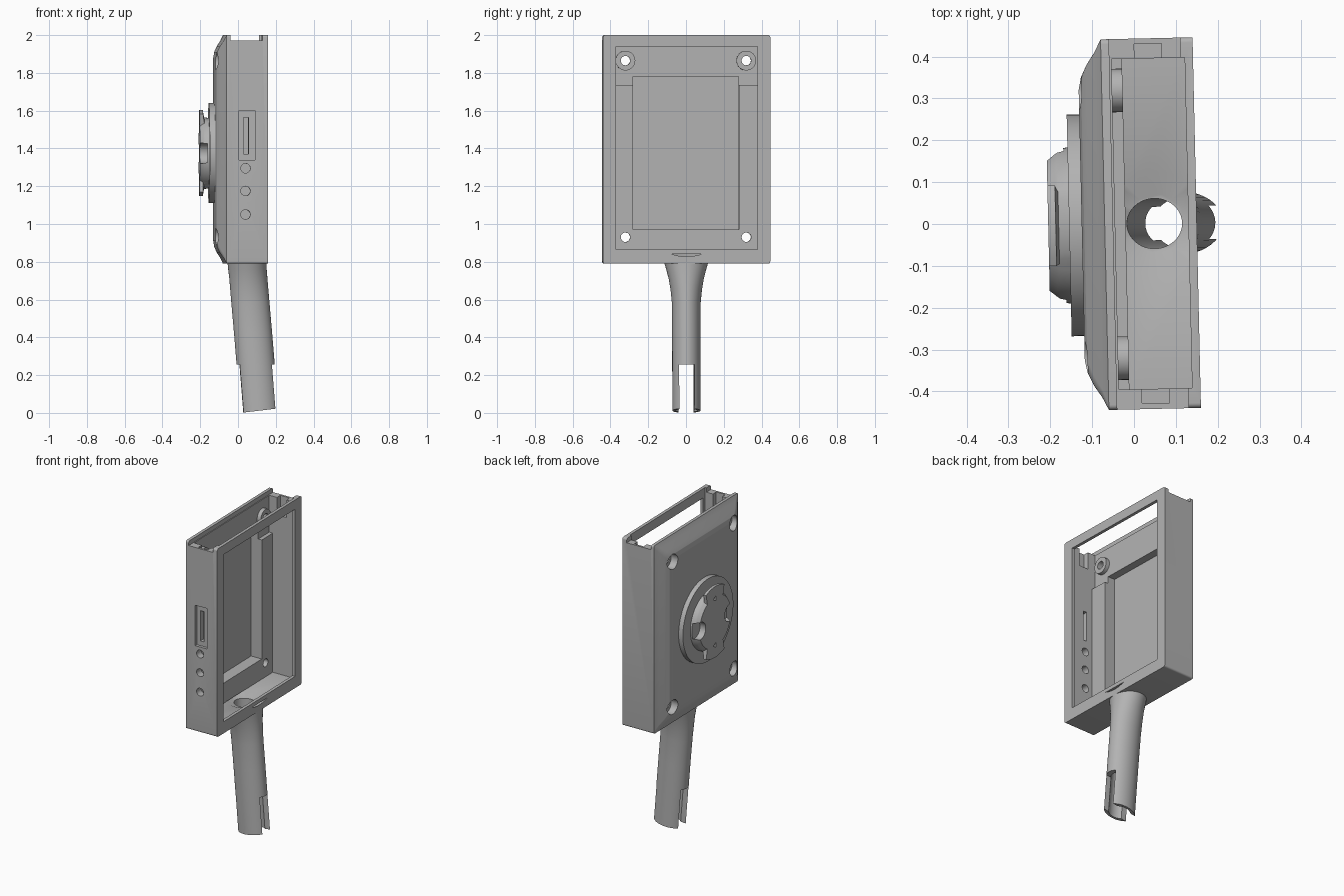
import bpy, bmesh
from math import sin, cos, pi, radians
from mathutils import Matrix, Vector

if "Cube" in bpy.data.objects:
    bpy.data.objects.remove(bpy.data.objects["Cube"])

grey = bpy.data.materials.new("plain_grey")
grey.use_nodes = True
grey.diffuse_color = (0.45, 0.45, 0.45, 1)
grey.node_tree.nodes["Principled BSDF"].inputs["Base Color"].default_value = (0.45, 0.45, 0.45, 1)

MID_Z, HALF_Y, HALF_Z = 1.395, 0.443, 0.605
MOUNT_Z = 1.375


def make(name, bm):
    bmesh.ops.recalc_face_normals(bm, faces=bm.faces)
    me = bpy.data.meshes.new(name)
    bm.to_mesh(me)
    bm.free()
    me.materials.append(grey)
    ob = bpy.data.objects.new(name, me)
    bpy.context.scene.collection.objects.link(ob)
    return ob


def loft(name, rings):
    """Closed solid through rings holding equal numbers of points."""
    bm = bmesh.new()
    rows = [[bm.verts.new(p) for p in ring] for ring in rings]
    n = len(rows[0])
    for a, b in zip(rows, rows[1:]):
        for i in range(n):
            j = (i + 1) % n
            bm.faces.new((a[i], a[j], b[j], b[i]))
    bm.faces.new(rows[0])
    bm.faces.new(rows[-1])
    return make(name, bm)


def box(name, x0, x1, y0, y1, z0, z1):
    ring = lambda z: [(x0, y0, z), (x1, y0, z), (x1, y1, z), (x0, y1, z)]
    return loft(name, [ring(z0), ring(z1)])


def rod(name, axis, start, end, u, v, r0, r1=None, n=32):
    """Round rod along x, y or z; u and v place its centre on the other axes."""
    r1 = r0 if r1 is None else r1

    def ring(t, r):
        pts = []
        for i in range(n):
            p = [u + r * cos(2 * pi * i / n), v + r * sin(2 * pi * i / n)]
            p.insert("xyz".index(axis), t)
            pts.append(p)
        return pts
    return loft(name, [ring(start, r0), ring(end, r1)])


def cut(target, cutters, keep=False):
    for c in cutters:
        mod = target.modifiers.new("cut", 'BOOLEAN')
        mod.operation, mod.solver, mod.object = 'DIFFERENCE', 'EXACT', c
        c.hide_render = True
    bpy.context.view_layer.update()
    deps = bpy.context.evaluated_depsgraph_get()
    me = bpy.data.meshes.new_from_object(target.evaluated_get(deps))
    target.modifiers.clear()
    target.data = me
    if not keep:
        for c in cutters:
            bpy.data.objects.remove(c)


def rounded_rect(x, inset, r, steps=5):
    pts = []
    for k, (sy, sz) in enumerate([(1, 1), (-1, 1), (-1, -1), (1, -1)]):
        for i in range(steps + 1):
            a = pi / 2 * (k + i / steps)
            pts.append((x, sy * (HALF_Y - inset - r) + r * cos(a),
                        MID_Z + sz * (HALF_Z - inset - r) + r * sin(a)))
    return pts


# Housing with a pillowed back
housing = loft("housing", [rounded_rect(*s) for s in (
    (0.15, 0, 0.012), (-0.07, 0, 0.012), (-0.085, 0.03, 0.02),
    (-0.105, 0.06, 0.025), (-0.119, 0.09, 0.03), (-0.125, 0.12, 0.03))])

# Cavity, upper recess, pocket, window and lid slot
cutters = [
    box("cavity", -0.02, 0.13, -0.395, 0.395, 0.84, 2.1),
    box("upper_recess", -0.045, 0, -0.395, 0.395, 1.735, 2.1),
    box("pocket", -0.095, 0, -0.28, 0.28, 0.97, 1.78),
    box("window", 0.1, 0.2, -0.375, 0.375, 0.865, 1.94),
    box("lid_slot", -0.05, 0.12, -0.5, 0.5, 1.972, 2.1),
    box("port_recess", -0.005, 0.08, -0.5, -0.425, 1.34, 1.6),
    box("port_slot", 0.02, 0.045, -0.5, -0.38, 1.37, 1.565),
]
for side in (-1, 1):
    y0, y1 = sorted((side * 0.38, side * 0.43))
    cutters.append(box("clip_notch", 0.01, 0.075, y0, y1, 1.86, 2.1))
for z in (1.295, 1.175, 1.05):
    cutters.append(rod("button_hole", "y", -0.5, -0.38, 0.03, z, 0.025, n=24))
for y in (-0.32, 0.32):
    for z in (0.93, 1.865):
        cutters.append(rod("screw_hole", "x", -0.2, 0.05, y, z, 0.025, n=24))
        cutters.append(rod("counterbore", "x", -0.2, -0.078, y, z, 0.047))
cutters.append(rod("floor_dish", "z", 0.815, 0.841, 0.055, 0, 0.07, 0.125))
cut(housing, cutters)

# Screw bosses inside the upper corners
parts = [housing]
for side, label in ((-1, "right"), (1, "left")):
    boss = rod("screw_boss_" + label, "x", -0.046, -0.02, side * 0.32, 1.865, 0.052)
    cut(boss, [rod("boss_hole", "x", -0.1, 0.05, side * 0.32, 1.865, 0.025, n=24)])
    parts.append(boss)


# Curved hollow handle, open and slotted at its lower end
def oval(z, cx, rx, ry, n=40):
    return [(cx + rx * cos(2 * pi * i / n), ry * sin(2 * pi * i / n),
             z + (0.12 * rx * cos(2 * pi * i / n) if z < 0.7 else 0)) for i in range(n)]


handle = loft("handle", [oval(*s) for s in (
    (0.8, 0.047, 0.103, 0.118), (0.76, 0.05, 0.102, 0.106), (0.71, 0.055, 0.101, 0.093),
    (0.65, 0.06, 0.1, 0.083), (0.58, 0.066, 0.1, 0.076), (0.42, 0.08, 0.1, 0.075),
    (0.25, 0.094, 0.1, 0.075), (0.012, 0.113, 0.1, 0.075))])
bore = loft("handle_bore", [oval(z, c, 0.066, 0.06) for z, c in (
    (0.86, 0.047), (0.75, 0.052), (0.58, 0.066), (0.25, 0.094), (-0.1, 0.122))])
cut(housing, [bore], keep=True)
cut(handle, [bore, box("slot", -0.2, 0.4, -0.04, 0.04, -0.1, 0.255)])
parts.append(handle)

# Quarter-turn mount on the back
parts.append(rod("mount_disc", "x", -0.155, -0.115, 0, MOUNT_Z, 0.265, n=64))


def lobes(x, tall, wide, n=72):
    pts = []
    for i in range(n):
        a = 2 * pi * i / n
        r = tall if abs(sin(a)) > 0.87 else wide
        pts.append((x, r * cos(a), MOUNT_Z + r * sin(a)))
    return pts


mount = loft("mount_lugs", [lobes(*s) for s in (
    (-0.15, 0.185, 0.188), (-0.18, 0.19, 0.182), (-0.187, 0.228, 0.178), (-0.205, 0.228, 0.165))])
bites = []
for s in (-1, 1):
    bites.append(rod("side_bite", "x", -0.25, -0.165, s * 0.155, MOUNT_Z, 0.055))
    bites.append(rod("lug_notch", "x", -0.25, -0.178, 0, MOUNT_Z + s * 0.15, 0.02, n=3))
cut(mount, bites)
parts.append(mount)

# Slight turn of the whole model, then shading
turn = Matrix.Rotation(radians(1.3), 4, 'Z')
for ob in parts:
    ob.data.transform(turn)
    bpy.ops.object.select_all(action='DESELECT')
    ob.select_set(True)
    bpy.context.view_layer.objects.active = ob
    bpy.ops.object.shade_smooth_by_angle(angle=radians(30))
